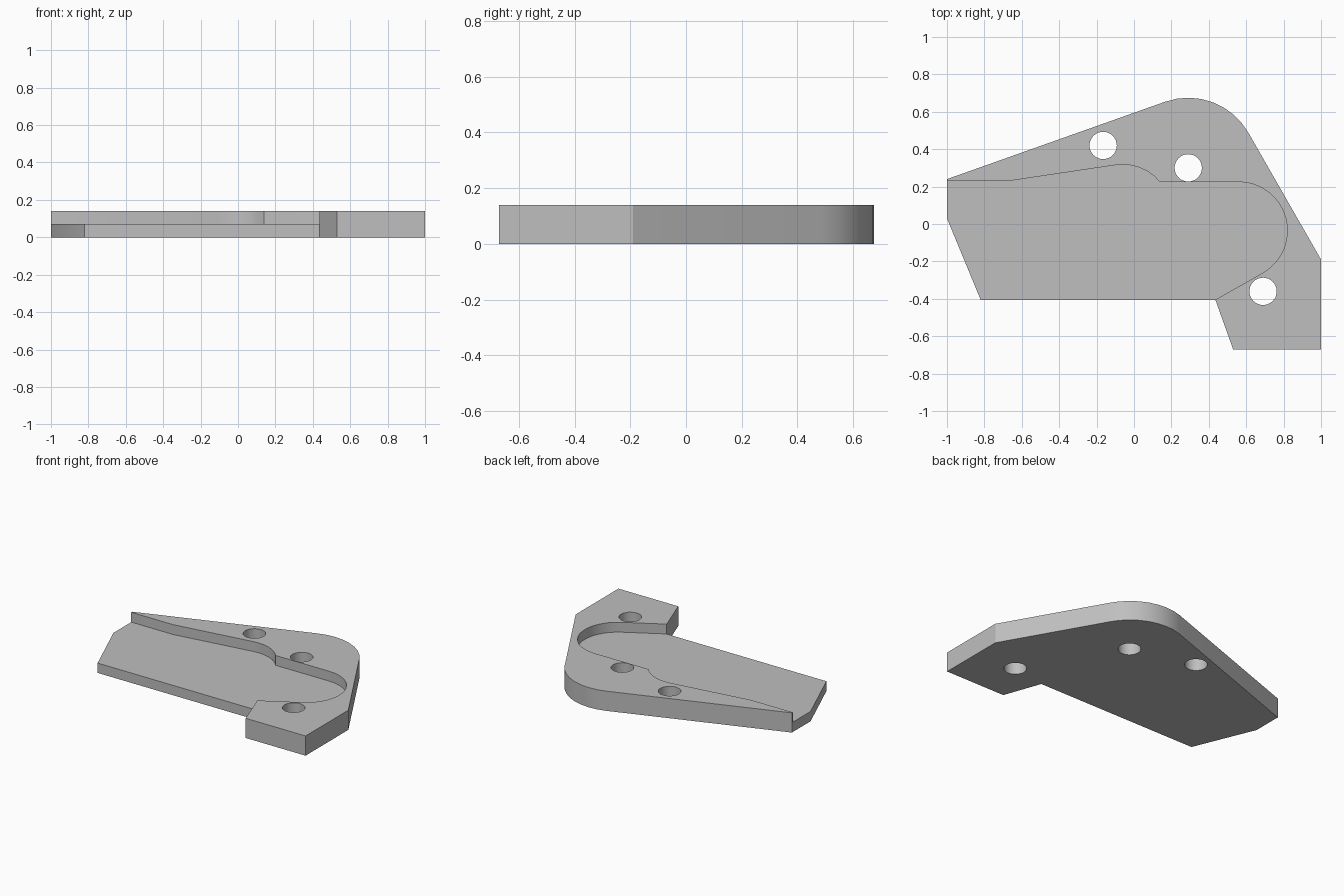
import bpy
import bmesh
from math import sin, cos, radians

THICK = 0.14
FLOOR = 0.07

cube = bpy.data.objects.get("Cube")
if cube:
    bpy.data.objects.remove(cube, do_unlink=True)

grey = bpy.data.materials.new("plain grey")
grey.use_nodes = True
colour = (0.52, 0.52, 0.52, 1)
grey.diffuse_color = colour
grey.node_tree.nodes["Principled BSDF"].inputs["Base Color"].default_value = colour


def arc(cx, cy, r, start, end, steps):
    """Points along an arc, angles in degrees."""
    angles = [radians(start + (end - start) * i / steps) for i in range(steps + 1)]
    return [(cx + r * cos(a), cy + r * sin(a)) for a in angles]


def prism(name, outline, bottom, top):
    """Extrude a flat outline from bottom to top."""
    bm = bmesh.new()
    face = bm.faces.new([bm.verts.new((x, y, bottom)) for x, y in outline])
    new = bmesh.ops.extrude_face_region(bm, geom=[face])["geom"]
    bmesh.ops.translate(bm, vec=(0, 0, top - bottom),
                        verts=[v for v in new if isinstance(v, bmesh.types.BMVert)])
    bmesh.ops.recalc_face_normals(bm, faces=bm.faces)
    mesh = bpy.data.meshes.new(name)
    bm.to_mesh(mesh)
    bm.free()
    mesh.materials.append(grey)
    obj = bpy.data.objects.new(name, mesh)
    bpy.context.collection.objects.link(obj)
    return obj


# Bracket plate with one rounded corner
plate = prism("bracket_plate",
              [(-1, 0.24)] + arc(0.29, 0.305, 0.37, 109.5, 29.5, 8)
              + [(1, -0.19), (1, -0.67), (0.53, -0.67), (0.435, -0.405),
                 (-0.82, -0.405), (-1, 0.03)], 0, THICK)

# Recess open to the left and front, with a rounded right end
cutters = [prism("recess_cutter",
                 [(-1.2, 0.23), (-0.67, 0.23)]
                 + arc(-0.06, 0.06, 0.258, 98.8, 39.5, 6)
                 + arc(0.56, -0.035, 0.26, 90, -60, 16)
                 + [(0.435, -0.405), (0.435, -0.8), (-1.2, -0.8)], FLOOR, 0.3)]

# Bolt holes
for x, y in [(-0.165, 0.42), (0.29, 0.30), (0.69, -0.36)]:
    circle = arc(x, y, 0.073, 0, 360, 32)[:-1]
    cutters.append(prism("bolt_hole_cutter", circle, -0.1, 0.3))

# Cut the plate, then smooth only the curved walls
bpy.ops.object.select_all(action="DESELECT")
bpy.context.view_layer.objects.active = plate
plate.select_set(True)
for cutter in cutters:
    mod = plate.modifiers.new("cut", "BOOLEAN")
    mod.operation = "DIFFERENCE"
    mod.solver = "EXACT"
    mod.object = cutter
    bpy.ops.object.modifier_apply(modifier=mod.name)
    bpy.data.objects.remove(cutter, do_unlink=True)
bpy.ops.object.shade_smooth_by_angle(angle=radians(25))
